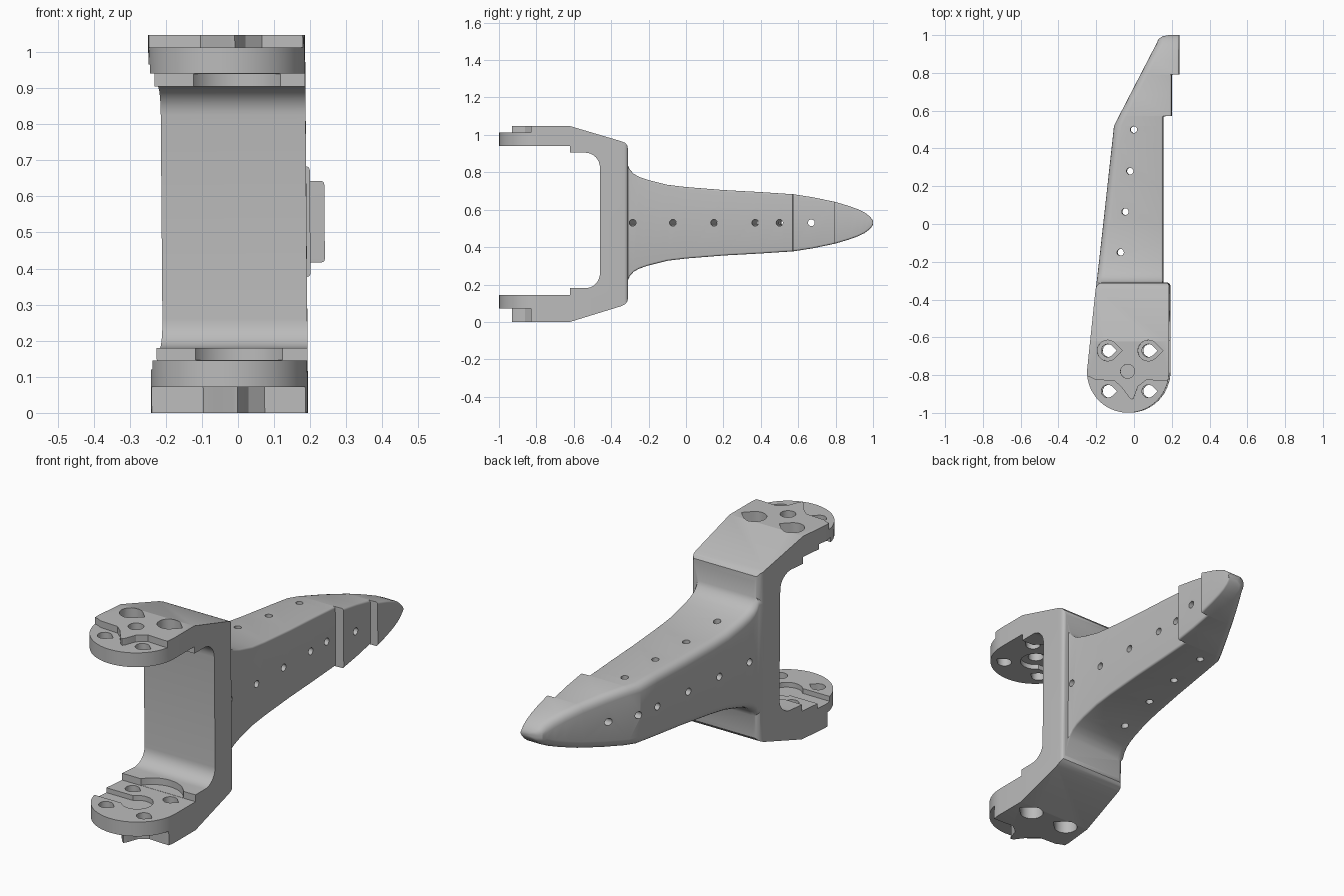
import bpy
import bmesh
from math import sin, cos, radians

cube = bpy.data.objects.get("Cube")
if cube:
    bpy.data.objects.remove(cube, do_unlink=True)

grey = bpy.data.materials.new("matte grey")
grey.use_nodes = True
colour = (0.5, 0.5, 0.5, 1)
grey.diffuse_color = colour
grey.node_tree.nodes["Principled BSDF"].inputs["Base Color"].default_value = colour

MID = 0.53  # height of the arm's centre line


def arc(cx, cy, r, start, end, n=8):
    angles = [radians(start + (end - start) * i / n) for i in range(n + 1)]
    return [(cx + r * cos(a), cy + r * sin(a)) for a in angles]


def circle(cx, cy, r, n=24):
    return arc(cx, cy, r, 0, 360, n)[:-1]


def teardrop(cx, cy, r):
    return arc(cx, cy, r, 45, 315, 18) + [(cx + r * 1.414, cy)]


def loft(name, rings):
    """Skin a list of equal rings and cap both ends."""
    bm = bmesh.new()
    loops = [[bm.verts.new(p) for p in ring] for ring in rings]
    for a, b in zip(loops, loops[1:]):
        for i in range(len(a)):
            j = (i + 1) % len(a)
            bm.faces.new((a[i], a[j], b[j], b[i]))
    bm.faces.new(loops[0])
    bm.faces.new(loops[-1])
    bmesh.ops.recalc_face_normals(bm, faces=bm.faces)
    mesh = bpy.data.meshes.new(name)
    bm.to_mesh(mesh)
    bm.free()
    mesh.materials.append(grey)
    obj = bpy.data.objects.new(name, mesh)
    bpy.context.collection.objects.link(obj)
    return obj


def prism(name, points, axis, low, high, tilt=0):
    """Extrude a (y, z) outline along x or an (x, y) outline along z."""
    if axis == "x":
        return loft(name, [[(t, a - tilt * t, b) for a, b in points] for t in (low, high)])
    return loft(name, [[(a, b, t) for a, b in points] for t in (low, high)])


def combine(target, tool, operation="DIFFERENCE"):
    mod = target.modifiers.new("combine", "BOOLEAN")
    mod.operation = operation
    mod.solver = "EXACT"
    mod.object = tool
    bpy.context.view_layer.objects.active = target
    bpy.ops.object.modifier_apply(modifier=mod.name)
    bpy.data.objects.remove(tool, do_unlink=True)


# U-shaped fork: side profile crossed with the plan outline
side = [(-1.1, 0.94), (-0.62, 0.94), (-0.62, 0.905)]
side += arc(-0.54, 0.825, 0.08, 90, 0)
side += arc(-0.54, 0.26, 0.08, 0, -90)
side += [(-0.62, 0.18), (-0.62, 0.145), (-1.1, 0.145), (-1.1, 0), (-0.62, 0),
         (-0.35, 0.083), (-0.325, 0.095), (-0.313, 0.11), (-0.31, 0.13),
         (-0.31, 0.92), (-0.313, 0.942), (-0.325, 0.957), (-0.35, 0.967),
         (-0.62, 1.047), (-1.1, 1.047)]
fork = prism("clamp_bracket", side, "x", -0.5, 0.5)
plan = arc(-0.028, -0.782, 0.217, 180, 360, 40)
plan += arc(0.167, -0.332, 0.023, 0, 90, 5)
plan += arc(-0.16, -0.349, 0.04, 90, 174, 6)
combine(fork, prism("plan", plan, "z", -0.2, 1.2), "INTERSECT")

# Pointed pads on the outer faces of both plates
pad = [(-0.4, -0.8), (-0.23, -0.81), (-0.2, -0.825), (-0.1, -0.83), (-0.065, -0.86),
       (-0.02, -0.92), (-0.005, -0.93), (0.005, -0.915), (0.025, -0.86),
       (0.07, -0.825), (0.15, -0.83), (0.4, -0.83), (0.4, -1.2), (-0.4, -1.2)]
for low, high in ((1.013, 1.2), (-0.2, 0.072)):
    combine(fork, prism("pad_cutter", pad, "z", low, high))


# Tapered arm, lofted from rounded sections
def left_edge(y):
    if y < 0.52:
        return -0.196 + (y + 0.31) * 0.11
    if y < 0.955:
        return -0.105 + (y - 0.52) * 0.515
    return 0.119 + 0.065 * (1 - max(0, 1 - ((y - 0.955) / 0.045) ** 2) ** 0.5)


def right_edge(y):
    return 0.155 if y < 0.571 else 0.2 if y < 0.791 else 0.24


def section(y, h):
    xl, xr = left_edge(y), right_edge(y)
    r, s = min(0.04, h * 0.8, (xr - xl) * 0.5), min(0.01, h * 0.5)
    outline = arc(xr - s, MID + h - s, s, 0, 90, 4)
    outline += arc(xl + r, MID + h - r, r, 90, 180, 4)
    outline += arc(xl + r, MID - h + r, r, 180, 270, 4)
    outline += arc(xr - s, MID - h + s, s, 270, 360, 4)
    return [(x, y, z) for x, z in outline]


stations = [(-0.34, 0.31), (-0.312, 0.31), (-0.3, 0.284), (-0.28, 0.262), (-0.25, 0.245),
            (-0.2, 0.228), (-0.1, 0.203), (0, 0.191), (0.2, 0.175), (0.4, 0.164),
            (0.52, 0.156), (0.57, 0.153), (0.572, 0.153), (0.68, 0.136), (0.79, 0.113),
            (0.792, 0.113), (0.87, 0.09), (0.92, 0.072), (0.955, 0.055),
            (0.98, 0.036), (0.994, 0.02), (1, 0.008)]
arm = loft("arm", [section(y, h) for y, h in stations])
combine(fork, arm, "UNION")

# Recesses on the inner faces of both plates
combine(fork, prism("arc_recess", circle(0, -0.7, 0.145, 40), "z", 0.146, 0.939))
slot = arc(-0.03, -0.78, 0.075, -140, 140, 20) + [(-0.4, -0.732), (-0.4, -0.828)]
combine(fork, prism("slot_recess", slot, "z", 0.12, 0.965))

# Bolt holes through both plates, the rear pair counterbored
for x in (-0.135, 0.08):
    for y in (-0.67, -0.885):
        combine(fork, prism("bolt_hole", teardrop(x, y, 0.034), "z", -0.2, 1.2))
    for low, high in ((0.99, 1.2), (-0.2, 0.065)):
        combine(fork, prism("counterbore", teardrop(x, -0.67, 0.055), "z", low, high))
combine(fork, prism("pivot_hole", circle(-0.03, -0.78, 0.037), "z", 0.9, 1.2))

# Small holes along the arm, upright and crosswise
for x, y in ((0, 0.5), (-0.02, 0.28), (-0.045, 0.065), (-0.07, -0.15)):
    combine(fork, prism("upright_hole", circle(x, y, 0.018, 16), "z", 0.1, 0.95))
for y in (-0.285, -0.07, 0.15, 0.37, 0.5, 0.67):
    tilt = 0 if y > 0.6 else 0.11
    ring = circle(y + tilt * 0.155, MID, 0.018, 16)
    combine(fork, prism("cross_hole", ring, "x", -0.4, 0.4, tilt))

# Slight sideways lean of the whole body
for v in fork.data.vertices:
    v.co.x -= 0.008 * (v.co.z - MID)

bpy.ops.object.select_all(action="DESELECT")
fork.select_set(True)
bpy.context.view_layer.objects.active = fork
bpy.ops.object.shade_smooth_by_angle(angle=radians(30))
